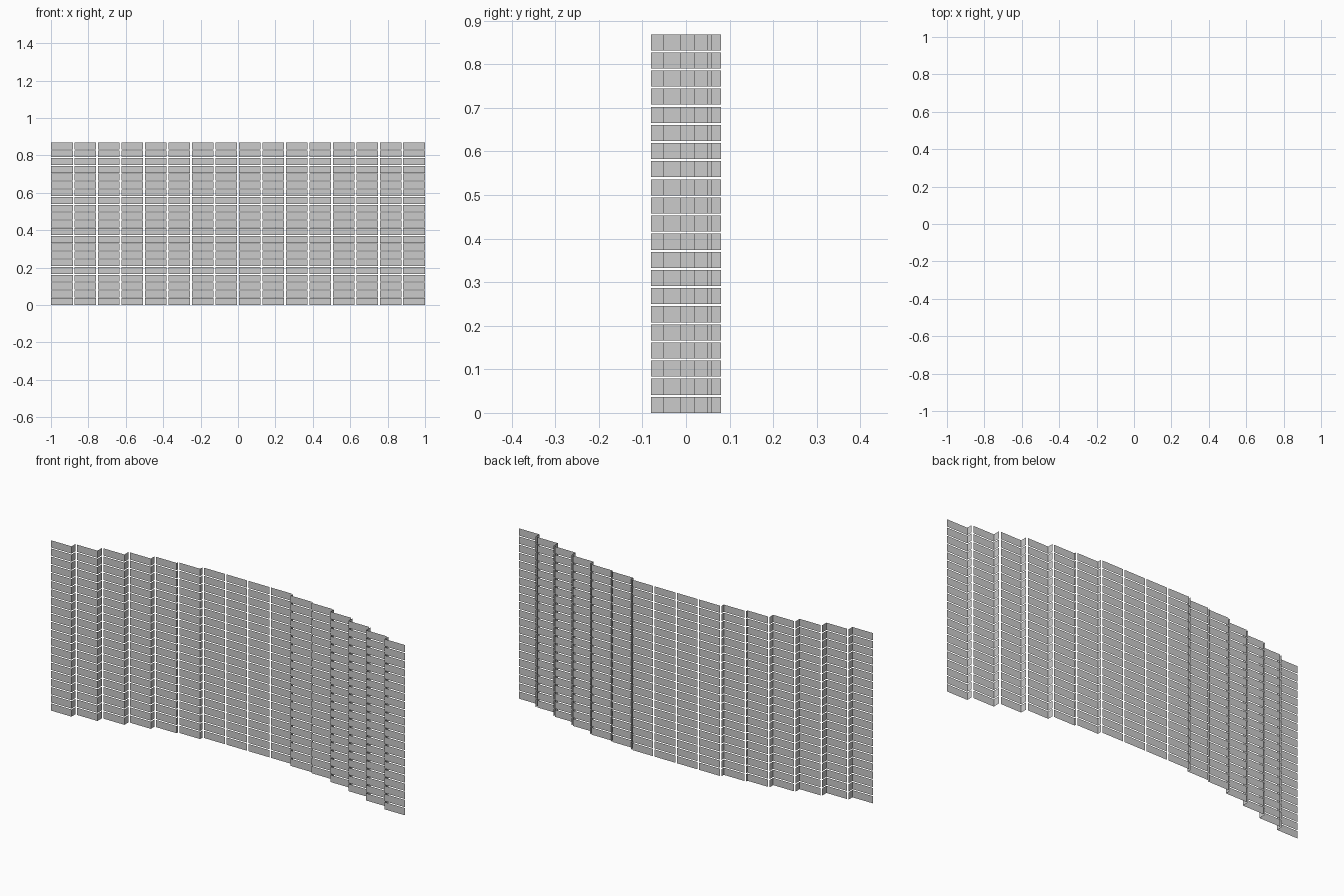
import bpy, bmesh

if "Cube" in bpy.data.objects:
    bpy.data.objects.remove(bpy.data.objects["Cube"])

ROWS, H, ROW_PITCH = 21, 0.0368, 0.0416     # slat rows
GAP = 0.009                                  # gap between columns
W = (2 - 15 * GAP) / 16                      # slat width
# depth of each column, from the outer end to the middle
DEPTHS = [-0.08, -0.05, -0.013, 0.021, 0.05, 0.06, 0.08, 0.08]


def build_column(name, x0, y, y_next):
    """Column of flat slats; each has a return on its inner edge if the next column steps back."""
    bm = bmesh.new()
    profile = [(x0, y), (x0 + W, y)]
    if y_next > y:
        profile.append((x0 + W, y_next))
    for r in range(ROWS):
        z = r * ROW_PITCH
        low = [bm.verts.new((px, py, z)) for px, py in profile]
        high = [bm.verts.new((px, py, z + H)) for px, py in profile]
        for i in range(len(profile) - 1):
            bm.faces.new((low[i], low[i + 1], high[i + 1], high[i]))
    mesh = bpy.data.meshes.new(name)
    bm.to_mesh(mesh)
    bm.free()
    ob = bpy.data.objects.new(name, mesh)
    bpy.context.collection.objects.link(ob)
    # matching column on the other half of the wall
    mirror = ob.modifiers.new("mirror", 'MIRROR')
    mirror.use_axis = (True, False, False)
    mirror.use_mirror_merge = False


# Stepped curved wall, from the ends in to the middle
for k, y in enumerate(DEPTHS):
    y_next = DEPTHS[min(k + 1, len(DEPTHS) - 1)]
    build_column(f"slat_column_{k + 1}", -1 + k * (W + GAP), y, y_next)
